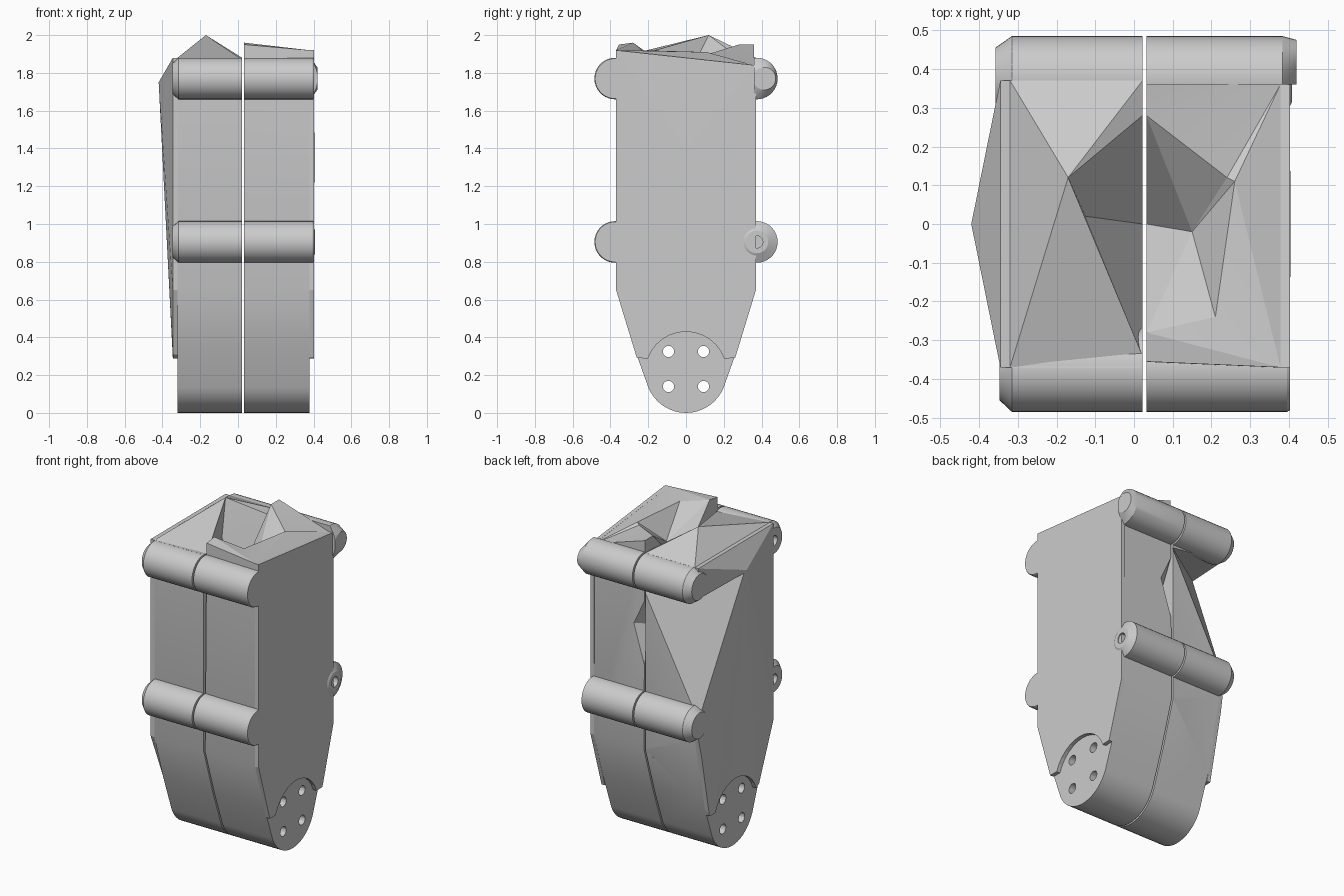
import bpy, bmesh, math
from mathutils import Matrix

cube = bpy.data.objects.get("Cube")
if cube:
    bpy.data.objects.remove(cube, do_unlink=True)

grey = bpy.data.materials.new("plain grey")
grey.use_nodes = True
COLOR = (0.6, 0.6, 0.6, 1)
grey.diffuse_color = COLOR
grey.node_tree.nodes["Principled BSDF"].inputs["Base Color"].default_value = COLOR

DISC_Z = DISC_R = 0.215      # rounded foot centre height and radius


def finish(name, bm):
    bmesh.ops.recalc_face_normals(bm, faces=bm.faces)
    mesh = bpy.data.meshes.new(name)
    bm.to_mesh(mesh)
    bm.free()
    obj = bpy.data.objects.new(name, mesh)
    bpy.context.collection.objects.link(obj)
    mesh.materials.append(grey)
    return obj


def smooth(obj):
    """Smooth the round parts and keep the facets sharp."""
    bpy.ops.object.select_all(action='DESELECT')
    obj.select_set(True)
    bpy.context.view_layer.objects.active = obj
    bpy.ops.object.shade_smooth_by_angle(angle=math.radians(18))


def subtract(obj, bm):
    cutter = finish("cutter", bm)
    cutter.hide_render = True
    mod = obj.modifiers.new("cut", 'BOOLEAN')
    mod.operation = 'DIFFERENCE'
    mod.solver = 'EXACT'
    mod.object = cutter
    bpy.context.view_layer.objects.active = obj
    bpy.ops.object.modifier_apply(modifier=mod.name)
    bpy.data.objects.remove(cutter, do_unlink=True)


def drill(obj, centres, radius, x0, x1):
    """Cut round holes along x, at the given (y, z) centres."""
    bm = bmesh.new()
    for y, z in centres:
        place = Matrix.Translation(((x0 + x1) / 2, y, z)) @ Matrix.Rotation(math.pi / 2, 4, 'Y')
        bmesh.ops.create_cone(bm, cap_ends=True, segments=20, radius1=radius,
                              radius2=radius, depth=abs(x1 - x0), matrix=place)
    subtract(obj, bm)


def chamfer(obj, corners):
    """Cut a corner away with a four-cornered wedge."""
    bm = bmesh.new()
    v = [bm.verts.new(c) for c in corners]
    for skip in range(4):
        bm.faces.new([p for i, p in enumerate(v) if i != skip])
    subtract(obj, bm)


def arc(start, end, steps):
    """Points on the foot circle, angles in degrees from +y."""
    angles = [math.radians(start + (end - start) * i / steps) for i in range(steps + 1)]
    return [(DISC_R * math.cos(a), DISC_Z + DISC_R * math.sin(a)) for a in angles]


def half_shell(name, x_out, x_in, top, top_faces, notch):
    """Closed half of the housing: flat walls, rounded foot, faceted top with a pit."""
    bm = bmesh.new()
    v = {k: bm.verts.new(co) for k, co in top.items()}
    path = [(-0.37, 0.65), (-0.28, 0.36)] + arc(202, 338, 18) + [(0.28, 0.36), (0.37, 0.65)]
    rings = []
    for x, first, last in ((x_out, "A", "B"), (x_in, "C", "D")):
        rings.append([v[first]] + [bm.verts.new((x, y, z)) for y, z in path] + [v[last]])
    outer, inner = rings
    for i in range(len(outer) - 1):
        bm.faces.new((outer[i], outer[i + 1], inner[i + 1], inner[i]))
    bm.faces.new(outer)
    bm.faces.new(inner + [v[k] for k in notch])
    for names in top_faces.split():
        bm.faces.new([v[k] for k in names])
    return finish(name, bm)


def side_panel(name, x_base, x_rim, apex, top_front, top_back, front_corner):
    """Side plate around the foot disc, fanned up to an apex."""
    outline = [(-0.37, top_front), (-0.37, 0.65), front_corner] + arc(160, 20, 12)
    outline += [(0.26, 0.29), (0.37, 0.65), (0.37, top_back)]
    bm = bmesh.new()
    base = [bm.verts.new((x_base, y, z)) for y, z in outline]
    rim = [bm.verts.new((x_rim, y, z)) for y, z in outline]
    tip = bm.verts.new(apex)
    for i in range(len(outline)):
        j = (i + 1) % len(outline)
        bm.faces.new((base[i], base[j], rim[j], rim[i]))
        bm.faces.new((rim[i], rim[j], tip))
    bm.faces.new(base)
    return finish(name, bm)


def barrel(name, y, z, x_in, x_shoulder, x_end, end_radius, shift=0):
    """Round boss along x with a tapered outer end."""
    bm = bmesh.new()
    rings = []
    for x, r, dy in ((x_in, 0.11, 0), (x_shoulder, 0.11, 0), (x_end, end_radius, shift)):
        angles = [math.tau * i / 36 for i in range(36)]
        rings.append([bm.verts.new((x, y + dy + r * math.cos(a), z + r * math.sin(a)))
                      for a in angles])
    for a, b in zip(rings, rings[1:]):
        for i in range(36):
            j = (i + 1) % 36
            bm.faces.new((a[i], a[j], b[j], b[i]))
    bm.faces.new(rings[0])
    bm.faces.new(rings[-1])
    return finish(name, bm)


# Right half: peaked top that drops into the pit at the seam
right_top = {
    "A": (-0.32, -0.37, 1.88), "B": (-0.32, 0.37, 1.88),
    "C": (0.022, -0.37, 1.88), "D": (0.022, 0.37, 1.88),
    "P": (-0.17, 0.12, 2.0), "R": (0.022, -0.34, 1.87), "S": (0.022, 0.28, 1.88),
    "M": (-0.125, 0.02, 1.8), "N": (0.022, 0.0, 1.5)}
right = half_shell("right_shell", -0.32, 0.022, right_top,
                   "ABP APR ARC BDP DSP PSM PMR MSN MNR", "SNR")

# Left half: raised corners at the seam and a faceted pit
left_top = {
    "A": (0.378, -0.37, 1.92), "B": (0.378, 0.36, 1.84),
    "C": (0.032, -0.355, 1.95), "D": (0.032, 0.36, 1.95),
    "R": (0.032, -0.28, 1.96), "S": (0.032, 0.28, 1.95),
    "Q": (0.21, -0.24, 1.92), "T": (0.26, 0.11, 1.91), "U": (0.24, 0.12, 1.9),
    "M": (0.15, -0.02, 1.77), "N": (0.032, 0.0, 1.65)}
left = half_shell("left_shell", 0.378, 0.032, left_top,
                  "ACR ARQ AQT ATB BTU BUS BSD QRM RNM QMT TMU UMS SMN", "SNR")

# Side plates
right_panel = side_panel("right_side_panel", -0.32, -0.345, (-0.42, 0, 1.75),
                         1.88, 1.88, (-0.23, 0.31))
side_panel("left_side_panel", 0.378, 0.402, (0.404, 0, 1.4), 1.92, 1.84, (-0.26, 0.29))

# Large slanted cut on the right half's back corner, and a small one below it
for part in (right, right_panel):
    chamfer(part, [(0.03, 0.372, 1.64), (-0.346, 0.372, 0.92), (-0.43, 0.01, 1.74),
                   (-1.0, 1.0, 1.7)])
    chamfer(part, [(0.03, 0.372, 0.66), (-0.35, 0.372, 0.82), (-0.35, 0.262, 0.3),
                   (-0.4, 0.6, 0.6)])

# Shallow notch beside the seam at the back of the left half
chamfer(left, [(0.02, 0.38, 1.64), (0.12, 0.38, 1.42), (0.02, 0.38, 1.1),
               (0.02, 0.27, 1.4)])

# Four bolt holes straight through the foot
bolts = [(y, z) for y in (-0.093, 0.093) for z in (0.14, 0.325)]
for shell in (right, left):
    drill(shell, bolts, 0.03, -0.6, 0.6)
    smooth(shell)

# Bosses at the front and back, in two rows
for row, z in (("upper", 1.77), ("lower", 0.905)):
    for end, y in (("front", -0.375), ("back", 0.375)):
        x_end = -0.347 if end == "front" else -0.358
        boss = barrel(f"{row}_{end}_right_boss", y, z, 0.022, -0.315, x_end, 0.08)
        if end == "front":
            drill(boss, [(y, z)], 0.032, -0.5, -0.2)
        smooth(boss)
    smooth(barrel(f"{row}_front_left_boss", -0.375, z, 0.032, 0.395, 0.402, 0.106))

# Back left bosses: the upper one is a half round, the lower one has a screw hole
upper = barrel("upper_back_left_boss", 0.375, 1.77, 0.032, 0.383, 0.42, 0.06, 0.04)
inner_side = bmesh.new()
bmesh.ops.create_cube(inner_side, size=1, matrix=Matrix.Translation((0.2, -0.14, 1.77)))
subtract(upper, inner_side)
smooth(upper)
lower = barrel("lower_back_left_boss", 0.375, 0.905, 0.032, 0.383, 0.408, 0.06)
drill(lower, [(0.375, 0.905)], 0.032, 0.25, 0.5)
smooth(lower)
